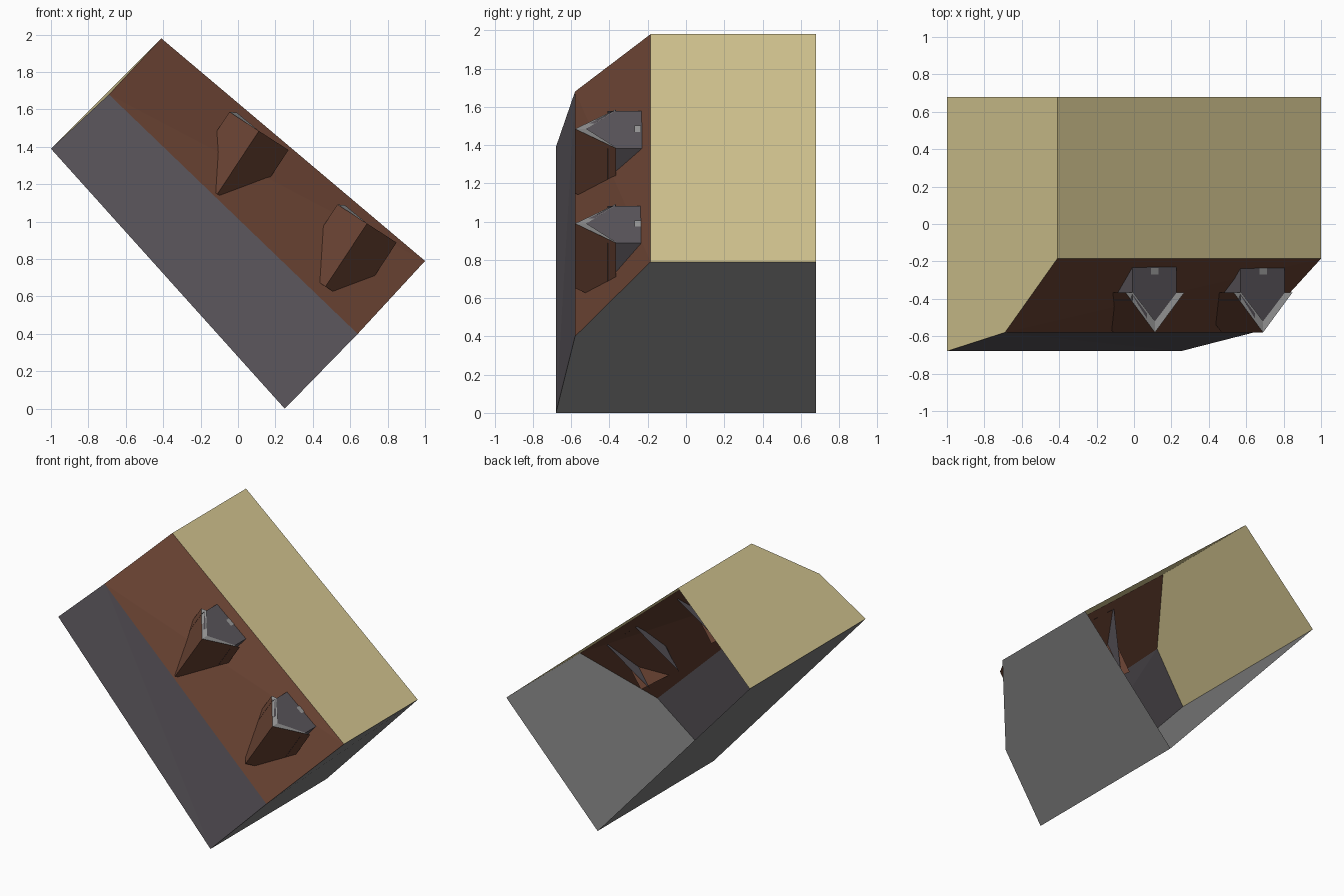
import bpy
from mathutils import Vector as V

if "Cube" in bpy.data.objects:
    bpy.data.objects.remove(bpy.data.objects["Cube"])


def mat(name, rgb):
    m = bpy.data.materials.new(name)
    m.diffuse_color = [((c / 255 + 0.055) / 1.055) ** 2.4 for c in rgb] + [1]
    m.use_nodes = True
    m.node_tree.nodes["Principled BSDF"].inputs["Base Color"].default_value = m.diffuse_color
    return m


beige = mat("beige plaster", (212, 198, 145))
grey = mat("grey party wall", (128, 128, 128))
brown = mat("brown roof tile", (106, 67, 51))
slate = mat("dark slate", (90, 85, 91))
trim = mat("light grey trim", (152, 152, 152))


def surface(name, faces, material):
    """Join flat polygons, given as corner lists, into one object."""
    verts, index, polys = [], {}, []
    for f in faces:
        poly = []
        for p in f:
            key = tuple(round(c, 5) for c in p)
            if key not in index:
                index[key] = len(verts)
                verts.append(key)
            poly.append(index[key])
        polys.append(poly)
    me = bpy.data.meshes.new(name)
    me.from_pydata(verts, [], polys)
    me.materials.append(material)
    ob = bpy.data.objects.new(name, me)
    bpy.context.collection.objects.link(ob)
    return ob


# Block corners: A, B, C, D round the plan; E, F on the roof break
yf, ym, yr, yb = -0.68, -0.58, -0.185, 0.68
A, B, C, D = V((-1, yf, 1.39)), V((-0.41, yr, 1.98)), V((1, yr, 0.79)), V((0.25, yf, 0))
E, F = V((-0.69, ym, 1.68)), V((0.64, ym, 0.40))
Ab, Bb, Cb, Db = [V((p.x, yb, p.z)) for p in (A, B, C, D)]

# Main shell, open at the back
surface("plaster_walls", [[B, Bb, Cb, C], [A, Ab, Bb, B, E]], beige)
surface("party_walls", [[C, Cb, Db, D, F], [D, Db, Ab, A]], grey)
surface("upper_roof", [[A, D, E], [E, D, F]], slate)
surface("steep_roof", [[E, F, C], [E, C, B]], brown)

# Dormers: ridge runs back along -out; gable spreads along the width vectors
out = V((0.55, 0, 0.835))
back = out * -0.404
eave_w, wall_w = V((0.158, 0, -0.102)), V((0.1175, 0, -0.0975))
up = lambda p, y: V((p.x, y, p.z))

for n, (x, z) in enumerate([(0.112, 1.485), (0.69, 0.99)], 1):
    c = V((x, 0, z))
    w = c - out * 0.006
    ridge = up(c, -0.58)
    roof, cheeks, boards = [], [], []
    for s in (-1, 1):
        eave = up(c + eave_w * s, -0.365)
        roof.append([ridge, eave, eave + back, ridge + back][::s])
        top, low = up(w + wall_w * s, -0.41), up(w + wall_w * s, -0.22)
        cheeks.append([top, low, top + back][::-s])
        boards.append([ridge, up(c, -0.52), up(c + wall_w * s, -0.365), eave][::s])
    surface(f"dormer_roof_{n}", roof, brown)
    surface(f"dormer_cheeks_{n}", cheeks, slate)
    surface(f"dormer_gable_trim_{n}", boards, trim)
    # Window front
    l, r = w - wall_w, w + wall_w
    surface(f"dormer_front_{n}", [[up(l, -0.22), up(l, -0.38), up(w, -0.57),
                                   up(r, -0.38), up(r, -0.22)]], slate)
    # Small plate at the foot of the window
    a, b = c - wall_w * 0.17, c + wall_w * 0.17
    surface(f"window_plate_{n}", [[up(a, -0.235), up(a, -0.27), up(b, -0.27), up(b, -0.235)]], trim)
